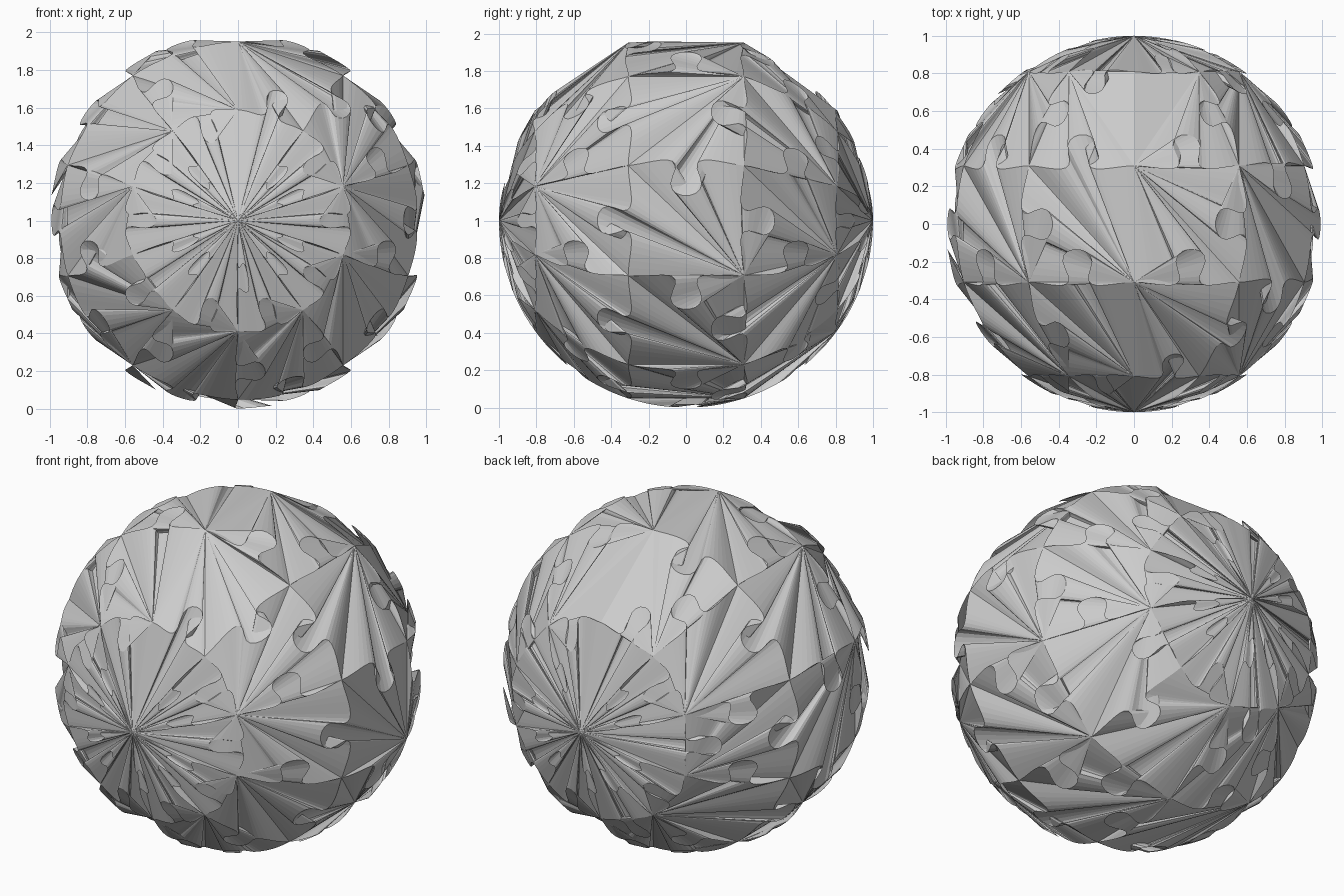
import bpy
import bmesh
from math import sin, cos, radians
from mathutils import Vector

cube = bpy.data.objects.get("Cube")
if cube:
    bpy.data.objects.remove(cube)

STEP = 36          # angular size of one piece, in degrees
TAB = 0.115        # relative tab size
SAMPLES = 9        # points per curve section
SIGN = {"+": 1, "-": -1, ".": 0}

# Tab directions on the ring seams: toward the back (+), the front (-), or none
RING_SEAMS = ["..........", "--+---+---", "--++++-+--", "+-++++-+--", "+-+-+-+-+-", ".........."]
# Tab directions on the pole-to-pole seams, one string per band; the top seam is plain
LONG_SEAMS = ["+-.+-+-++-", "+-.-+-++-+", "-+.-++++--", "++.-+-+--+", "-+.+-++-+-"]
# Fan corner of every piece, one string per band
FAN_CORNERS = ["0000000000", "1020001111", "3220001333", "3332222332", "2222222222"]
BANDS = ["front_cap", "front_ring", "middle_ring", "back_ring", "back_cap"]

grey = bpy.data.materials.new("light_grey")
grey.use_nodes = True
grey.diffuse_color = (0.6, 0.6, 0.6, 1)
grey.node_tree.nodes["Principled BSDF"].inputs["Base Color"].default_value = (0.6, 0.6, 0.6, 1)


def tab_profile():
    """Jigsaw edge from 0 to 1 made of three cubic curves."""
    t = TAB
    left = [(0, 0), (0.2, 0), (0.5, -t), (0.5 - t, t)]
    head = [(0.5 - t, t), (0.5 - 2 * t, 3 * t), (0.5 + 2 * t, 3 * t), (0.5 + t, t)]
    right = [(1 - x, h) for x, h in reversed(left)]
    points = []
    for a, b, c, d in (left, head, right):
        for i in range(SAMPLES):
            s = i / SAMPLES
            r = 1 - s
            points.append(tuple(r**3 * a[k] + 3 * r * r * s * b[k] + 3 * r * s * s * c[k] + s**3 * d[k]
                                for k in (0, 1)))
    return points + [(1, 0)]


PROFILE = tab_profile()


def ring_edge(sector, row):
    sign = SIGN[RING_SEAMS[row][sector % 10]]
    profile = PROFILE if sign else [(0, 0), (1, 0)]
    return [((sector - 0.5 + s) * STEP, -90 + (row + sign * h) * STEP) for s, h in profile]


def long_edge(seam, band):
    sign = SIGN[LONG_SEAMS[band][seam % 10]]
    profile = PROFILE if sign else [(0, 0), (1, 0)]
    return [((seam + 0.5 + sign * h) * STEP, -90 + (band + s) * STEP) for s, h in profile]


def on_sphere(point):
    a, lat = radians(point[0]), radians(point[1])
    return Vector((cos(a) * cos(lat), sin(lat), 1 + sin(a) * cos(lat)))


def add_piece(bm, sector, band):
    """One jigsaw piece, filled as a fan of flat triangles from one corner."""
    sides = [ring_edge(sector, band), long_edge(sector, band),
             ring_edge(sector, band + 1)[::-1], long_edge(sector - 1, band)[::-1]]
    first = int(FAN_CORNERS[band][sector])
    outline = []
    for side in sides[first:] + sides[:first]:
        for point in side[:-1]:
            co = on_sphere(point)
            if not outline or (co - outline[-1]).length > 1e-5:
                outline.append(co)
    if (outline[-1] - outline[0]).length < 1e-5:
        outline.pop()
    verts = [bm.verts.new(co) for co in outline]
    for p, q in zip(verts[1:-1], verts[2:]):
        face = bm.faces.new((verts[0], p, q))
        face.normal_update()
        if face.normal.dot(face.calc_center_median() - Vector((0, 0, 1))) < 0:
            face.normal_flip()


# Five bands of ten pieces each, from the front pole to the back pole
for band, name in enumerate(BANDS):
    bm = bmesh.new()
    for sector in range(10):
        add_piece(bm, sector, band)
    mesh = bpy.data.meshes.new(name)
    bm.to_mesh(mesh)
    bm.free()
    mesh.materials.append(grey)
    bpy.context.collection.objects.link(bpy.data.objects.new(name, mesh))
